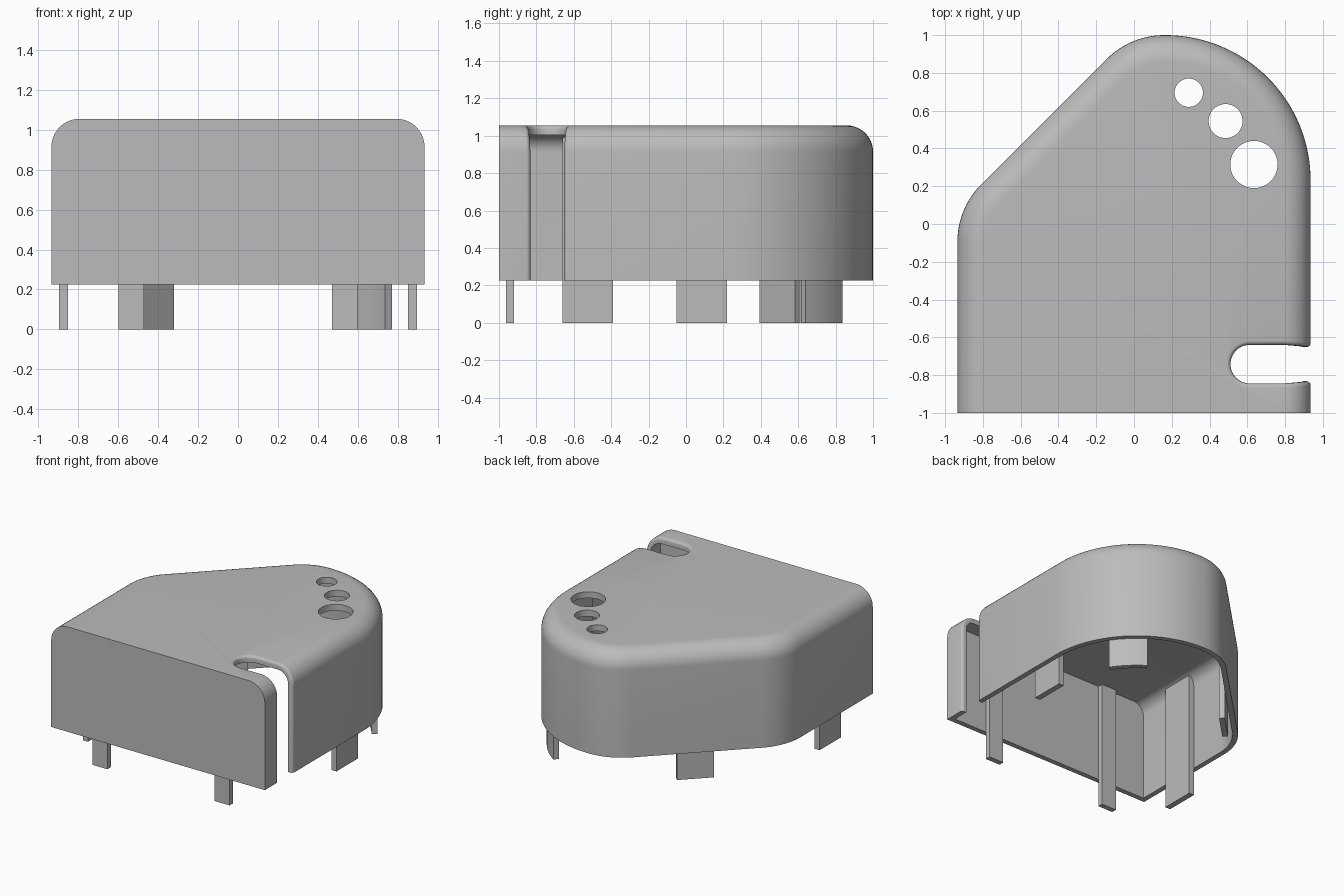
import bpy, bmesh
from math import sin, cos, radians, pi

if "Cube" in bpy.data.objects:
    bpy.data.objects.remove(bpy.data.objects["Cube"], do_unlink=True)

grey = bpy.data.materials.new("light_grey")
grey.use_nodes = True
COLOUR = (0.5, 0.5, 0.5, 1)
grey.diffuse_color = COLOUR
grey.node_tree.nodes["Principled BSDF"].inputs["Base Color"].default_value = COLOUR

HALF, BASE, TOP, FILLET, WALL = 0.935, 0.225, 1.055, 0.14, 0.04
ARC = (0.165, 0.23)      # centre of the large back corner
ARC_R = HALF - ARC[0]


def make(name, bm):
    bmesh.ops.recalc_face_normals(bm, faces=bm.faces[:])
    mesh = bpy.data.meshes.new(name)
    bm.to_mesh(mesh)
    bm.free()
    mesh.materials.append(grey)
    ob = bpy.data.objects.new(name, mesh)
    bpy.context.collection.objects.link(ob)
    return ob


def smooth(ob):
    bpy.ops.object.select_all(action='DESELECT')
    ob.select_set(True)
    bpy.context.view_layer.objects.active = ob
    bpy.ops.object.shade_smooth_by_angle(angle=radians(30))


def loft(bm, rings):
    rows = [[bm.verts.new(p) for p in ring] for ring in rings]
    n = len(rows[0])
    for a, b in zip(rows, rows[1:]):
        for i in range(n):
            j = (i + 1) % n
            bm.faces.new((a[i], a[j], b[j], b[i]))
    return rows


def arc(cx, cy, r, start, end, n):
    steps = [radians(start + (end - start) * i / n) for i in range(n + 1)]
    return [(cx + r * cos(t), cy + r * sin(t)) for t in steps]


def outline(d, front):
    """Plan outline inset by d, with a straight front edge."""
    pts = [(HALF - d, front)]
    pts += arc(*ARC, ARC_R - d, 0, 90, 32)
    pts += arc(ARC[0] - 0.005, 0.57, 0.43 - d, 90, 135, 12)
    pts += arc(-HALF + 0.43, -0.094, 0.43 - d, 135, 180, 12)
    return pts + [(-HALF + d, front)]


def shell_rings(inset, top, r, front):
    rings = [[(x, y, BASE) for x, y in outline(inset, front)]]
    for i in range(11):
        a = pi / 2 * i / 10
        z = top - r + r * sin(a)
        rings.append([(x, y, z) for x, y in outline(inset + r * (1 - cos(a)), front)])
    return rings


# Hollow cover: inside surface, bottom rim and outside surface in one loft
bm = bmesh.new()
inner = shell_rings(WALL, TOP - 0.05, 0.09, -1 + WALL)
outer = shell_rings(0, TOP, FILLET, -1)
rows = loft(bm, inner[::-1] + outer)
bm.faces.new(rows[0])
bm.faces.new(rows[-1])
cover = make("cover", bm)

# Slot cutter with a rounded lip, running up the side and into the top
SLOT_Y, SLOT_X, LIP = -0.742, 0.613, 0.022


def slot_ring(depth, extra):
    r = FILLET - depth
    side = [(HALF - depth, 0.09, 0.1)]
    for i in range(11):
        a = pi / 2 * i / 10
        side.append((HALF - FILLET + r * cos(a), 0.09 + 0.012 * i / 10,
                     TOP - FILLET + r * sin(a)))
    near = [(x, SLOT_Y - w - extra, z) for x, w, z in side]
    far = [(x, SLOT_Y + w + extra, z) for x, w, z in side]
    end = arc(SLOT_X, SLOT_Y, 0.102 + extra, 270, 90, 24)
    return near + [(x, y, TOP - depth) for x, y in end] + far[::-1]


bm = bmesh.new()
levels = [(-0.03, LIP)]
for i in range(6):
    a = pi / 2 * i / 5
    levels.append((LIP * (1 - cos(a)), LIP * (1 - sin(a))))
levels.append((0.09, 0))
rows = loft(bm, [slot_ring(*lv) for lv in levels])
for row in (rows[0], rows[-1]):
    n = len(row)
    for i in range(n // 2):
        quad = [row[i], row[i + 1], row[n - 2 - i], row[n - 1 - i]]
        face = list(dict.fromkeys(quad))
        if len(face) > 2:
            bm.faces.new(face)

# Three round holes of growing size
for x, y, r in ((0.29, 0.695, 0.075), (0.485, 0.545, 0.09), (0.635, 0.315, 0.125)):
    rows = loft(bm, [[(px, py, z) for px, py in arc(x, y, r, 0, 352.5, 47)]
                     for z in (0.93, 1.2)])
    bm.faces.new(rows[0])
    bm.faces.new(rows[1])
cutter = make("opening_cutter", bm)
cutter.hide_render = True

mod = cover.modifiers.new("openings", 'BOOLEAN')
mod.operation, mod.solver, mod.object = 'DIFFERENCE', 'EXACT', cutter
bpy.context.view_layer.objects.active = cover
cover.select_set(True)
bpy.ops.object.modifier_apply(modifier=mod.name)
bpy.data.objects.remove(cutter, do_unlink=True)
smooth(cover)


# Clips: strips along the inside walls that reach below the rim
def clip(name, plan, top=0.99):
    bm = bmesh.new()
    rows = loft(bm, [[(x, y, z) for x, y in plan] for z in (0, top)])
    bm.faces.new(rows[0])
    bm.faces.new(rows[1])
    smooth(make(name, bm))


def box(x0, x1, y0, y1):
    return [(x0, y0), (x1, y0), (x1, y1), (x0, y1)]


IN, OUT = 0.852, 0.897
clip("front_right_clip", box(-0.60, -0.47, -0.962, -0.92), 1.01)
clip("front_left_clip", box(0.47, 0.60, -0.962, -0.92), 1.01)
clip("right_side_clip", box(-OUT, -IN, -0.66, -0.39))
clip("left_side_clip", box(IN, OUT, -0.05, 0.22))
clip("angled_wall_clip", [(-0.54, 0.422), (-0.35, 0.612), (-0.32, 0.582), (-0.51, 0.392)])
clip("curved_wall_clip", arc(*ARC, ARC_R - 0.038, 34, 56, 8)
     + arc(*ARC, ARC_R - 0.08, 56, 34, 8))
